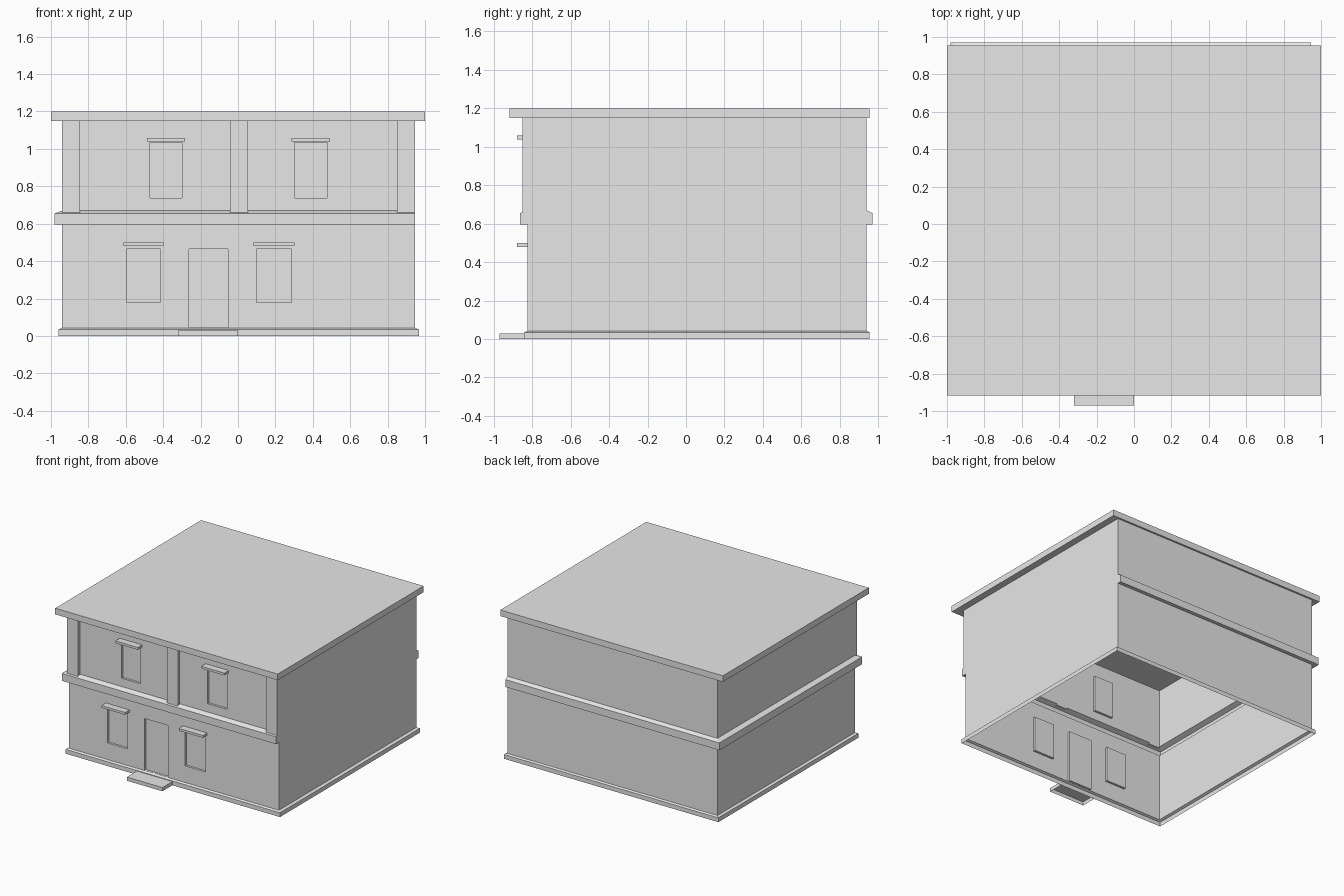
import bpy
import bmesh

default_cube = bpy.data.objects.get("Cube")
if default_cube:
    bpy.data.objects.remove(default_cube, do_unlink=True)

# One plain plaster colour for the whole house
GREY = (0.8, 0.8, 0.8, 1.0)
plaster = bpy.data.materials.new("light_grey_plaster")
plaster.use_nodes = True
plaster.diffuse_color = GREY
plaster.node_tree.nodes["Principled BSDF"].inputs["Base Color"].default_value = GREY

LEFT, RIGHT, FRONT, BACK = -0.94, 0.945, -0.825, 0.94
LOW, BAND, UPPER, EAVES, ROOF = 0.043, 0.595, 0.67, 1.15, 1.2
RECESS = 0.018


def finish(name, bm):
    mesh = bpy.data.meshes.new(name)
    bm.to_mesh(mesh)
    bm.free()
    mesh.materials.append(plaster)
    obj = bpy.data.objects.new(name, mesh)
    bpy.context.scene.collection.objects.link(obj)
    return obj


def box(name, x, y, z, open_bottom=False):
    bm = bmesh.new()
    bmesh.ops.create_cube(bm, size=1)
    for v in bm.verts:
        v.co = [r[0] if c < 0 else r[1] for c, r in zip(v.co, (x, y, z))]
    if open_bottom:
        bm.normal_update()
        under = [f for f in bm.faces if f.normal.z < -0.5]
        bmesh.ops.delete(bm, geom=under, context="FACES")
    return finish(name, bm)


def shell(name, rings, front=True):
    """Skin rectangular rings (x0, x1, y0, y1, z) stacked from the ground up."""
    bm = bmesh.new()
    loops = [[bm.verts.new(p) for p in ((x0, y0, z), (x1, y0, z), (x1, y1, z), (x0, y1, z))]
             for x0, x1, y0, y1, z in rings]
    for low, high in zip(loops, loops[1:]):
        for i in range(0 if front else 1, 4):
            j = (i + 1) % 4
            bm.faces.new((low[i], low[j], high[j], high[i]))
    return finish(name, bm)


def front_wall(name, z0, z1, openings):
    """Flat wall sheet with window and door panels pushed inwards."""
    bm = bmesh.new()
    xs = sorted({LEFT, RIGHT, *(v for o in openings for v in o[:2])})
    zs = sorted({z0, z1, *(v for o in openings for v in o[2:])})
    grid = [[bm.verts.new((x, FRONT, z)) for x in xs] for z in zs]
    for r in range(len(zs) - 1):
        for c in range(len(xs) - 1):
            bm.faces.new((grid[r][c], grid[r][c + 1], grid[r + 1][c + 1], grid[r + 1][c]))
    for a, b, lo, hi in openings:
        panel = [f for f in bm.faces
                 if a < f.calc_center_median().x < b and lo < f.calc_center_median().z < hi
                 and abs(f.calc_center_median().y - FRONT) < 1e-5]
        grown = bmesh.ops.extrude_face_region(bm, geom=panel)["geom"]
        bmesh.ops.delete(bm, geom=[f for f in panel if f.is_valid], context="FACES")
        moved = [v for v in grown if isinstance(v, bmesh.types.BMVert)]
        bmesh.ops.translate(bm, vec=(0, RECESS, 0), verts=moved)
    # Merge the flat cells so the wall reads as one sheet
    bm.normal_update()
    bmesh.ops.dissolve_limit(bm, angle_limit=0.01, verts=bm.verts, edges=bm.edges)
    return finish(name, bm)


# Hollow shells: plinth, storeys and the band between them
wall = (LEFT, RIGHT, FRONT, BACK)
plinth = (-0.96, 0.967, -0.842, 0.955)
ledge = (-0.98, RIGHT, -0.863, 0.97)
shell("plinth", [(*plinth, 0), (*plinth, 0.035), (*wall, LOW)])
shell("lower_walls", [(*wall, LOW), (*wall, BAND)], front=False)
shell("floor_band", [(*wall, BAND), (*ledge, BAND), (*ledge, 0.655), (*wall, UPPER)])
shell("upper_walls", [(*wall, UPPER), (*wall, EAVES)], front=False)

# Front walls with recessed windows and door
lower_windows = [(-0.595, -0.415, 0.178, 0.465), (0.10, 0.285, 0.178, 0.465)]
upper_windows = [(-0.47, -0.30, 0.738, 1.033), (0.303, 0.477, 0.738, 1.033)]
door = (-0.262, -0.053, LOW + 0.001, 0.465)
front_wall("lower_front_wall", LOW, BAND, lower_windows + [door])
front_wall("upper_front_wall", UPPER, EAVES, upper_windows)

# Small canopies over every window
for i, (a, b, lo, hi) in enumerate(lower_windows + upper_windows):
    gap = 0.006 if hi > 1 else 0.015
    box(f"window_canopy_{i + 1}", (a - 0.016, b + 0.016), (-0.88, FRONT),
        (hi + gap, hi + gap + 0.019))

# Pillars on the upper front
for side, x in (("right", LEFT), ("middle", -0.042), ("left", RIGHT - 0.096)):
    box(f"{side}_pillar", (x, x + 0.096), (-0.85, FRONT), (0.659, EAVES))

# Roof slab and door step
box("roof", (-1, 1), (-0.918, 0.955), (EAVES, ROOF))
box("door_step", (-0.32, 0), (-0.97, -0.842), (0, 0.03), open_bottom=True)
